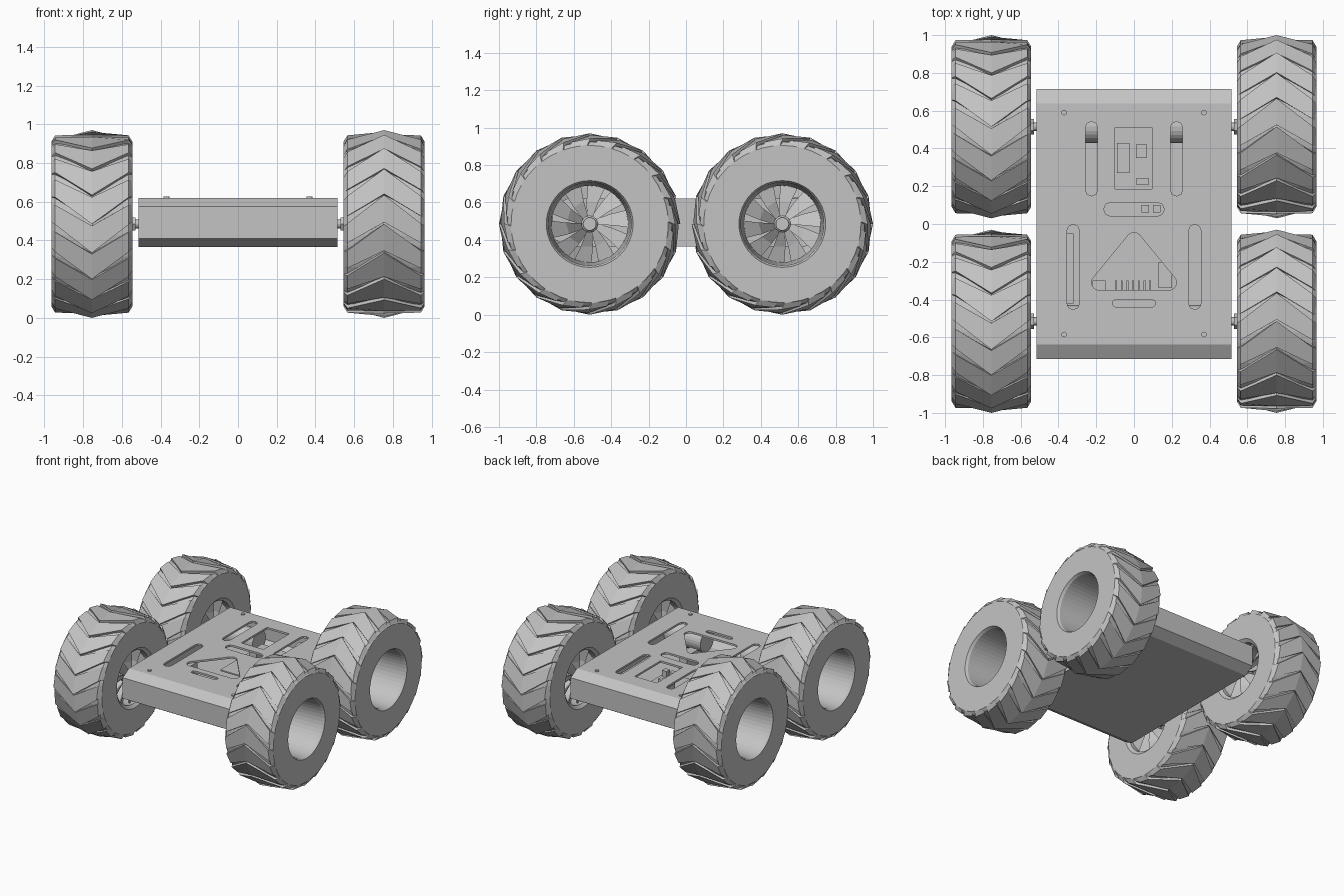
import bpy, bmesh
from math import sin, cos, pi, tau
from mathutils import Matrix

cube = bpy.data.objects.get("Cube")
if cube:
    bpy.data.objects.remove(cube, do_unlink=True)

grey = bpy.data.materials.new("plain_grey")
grey.use_nodes = True
tone = (0.55, 0.55, 0.55, 1)
grey.diffuse_color = tone
grey.node_tree.nodes["Principled BSDF"].inputs["Base Color"].default_value = tone


def finish(bm, name):
    bmesh.ops.recalc_face_normals(bm, faces=bm.faces)
    mesh = bpy.data.meshes.new(name)
    bm.to_mesh(mesh)
    bm.free()
    mesh.materials.append(grey)
    ob = bpy.data.objects.new(name, mesh)
    bpy.context.collection.objects.link(ob)
    return ob


def loft(bm, rings, cyclic=False):
    """Skin equal-length rings of points; cap the ends unless cyclic."""
    vs = [[bm.verts.new(p) for p in ring] for ring in rings]
    n = len(vs[0])
    for i in range(len(vs) if cyclic else len(vs) - 1):
        a, b = vs[i], vs[(i + 1) % len(vs)]
        for j in range(n):
            k = (j + 1) % n
            bm.faces.new((a[j], a[k], b[k], b[j]))
    if not cyclic:
        bm.faces.new(vs[0])
        bm.faces.new(vs[-1])


def box(bm, x, y, z):
    loft(bm, [[(x[0], y[0], h), (x[1], y[0], h), (x[1], y[1], h), (x[0], y[1], h)] for h in z])


def ring_x(x, r, n, y=0, z=0):
    return [(x, y + r * cos(tau * i / n), z + r * sin(tau * i / n)) for i in range(n)]


def tube_x(bm, stations, n, y=0, z=0):
    loft(bm, [ring_x(x, r, n, y, z) for x, r in stations])


def hull(bm, centres, r, z, n=8):
    """Prism around a set of circles, used for slots and screws."""
    tmp = bmesh.new()
    for cx, cy in centres:
        for i in range(n):
            a = tau * (i + 0.5 * (n == 4)) / n
            for h in z:
                tmp.verts.new((cx + r * cos(a), cy + r * sin(a), h))
    res = bmesh.ops.convex_hull(tmp, input=tmp.verts)
    inner = {v for v in res["geom_interior"] if isinstance(v, bmesh.types.BMVert)}
    bmesh.ops.delete(tmp, geom=list(inner), context='VERTS')
    bmesh.ops.dissolve_limit(tmp, angle_limit=0.01, verts=tmp.verts, edges=tmp.edges)
    mesh = bpy.data.meshes.new("prism")
    tmp.to_mesh(mesh)
    tmp.free()
    bm.from_mesh(mesh)
    bpy.data.meshes.remove(mesh)


def cut(target, cutter):
    cutter.hide_render = True
    mod = target.modifiers.new("cut", 'BOOLEAN')
    mod.operation = 'DIFFERENCE'
    mod.solver = 'EXACT'
    mod.object = cutter
    bpy.context.view_layer.objects.active = target
    bpy.ops.object.modifier_apply(modifier=mod.name)
    bpy.data.objects.remove(cutter, do_unlink=True)


# Chassis: hollow body with chamfered front and back
def body(x, d, name):
    half = [(0.715 - d, 0.41), (0.715 - d, 0.575), (0.637 - d / 2, 0.62 - d), (0.637 - d / 2, 0.365 + d)]
    prof = [half[3], half[0], half[1], half[2]]
    prof += [(-y, z) for y, z in reversed(prof)]
    bm = bmesh.new()
    loft(bm, [[(s * x, y, z) for y, z in prof] for s in (-1, 1)])
    return finish(bm, name)


chassis = body(0.515, 0, "chassis")
cut(chassis, body(0.5, 0.015, "cavity_cutter"))

# Openings in the top plate
bm = bmesh.new()
deck = (0.59, 0.66)
for s in (-1, 1):
    hull(bm, [(s * 0.225, 0.51), (s * 0.225, 0.18)], 0.032, deck)
    hull(bm, [(s * 0.322, -0.035), (s * 0.322, -0.42)], 0.033, deck)
hull(bm, [(-0.123, 0.078), (0.123, 0.078)], 0.037, deck)
hull(bm, [(-0.095, -0.42), (0.095, -0.42)], 0.02, deck)
hull(bm, [(0, -0.085), (-0.185, -0.31), (0.185, -0.31)], 0.04, deck, 16)
box(bm, (-0.1, 0.095), (0.185, 0.51), deck)
cut(chassis, finish(bm, "opening_cutter"))

# Deck screws
bm = bmesh.new()
for x in (-0.37, 0.37):
    for y in (-0.585, 0.59):
        hull(bm, [(x, y)], 0.015, (0.615, 0.628), 12)
finish(bm, "deck_screws")

# Electronics seen through the openings
bm = bmesh.new()
box(bm, (-0.17, 0.16), (0.02, 0.54), (0.44, 0.45))
box(bm, (-0.09, -0.025), (0.27, 0.43), (0.45, 0.52))
box(bm, (0.01, 0.08), (0.21, 0.24), (0.45, 0.5))
box(bm, (0.01, 0.07), (0.35, 0.42), (0.45, 0.48))
for x in (0.04, 0.1):
    box(bm, (x, x + 0.04), (0.06, 0.1), (0.45, 0.5))
finish(bm, "circuit_board")

bm = bmesh.new()
box(bm, (-0.36, -0.32), (-0.42, -0.05), (0.38, 0.5))
box(bm, (-0.22, -0.15), (-0.35, -0.3), (0.38, 0.52))
box(bm, (0.13, 0.2), (-0.34, -0.2), (0.38, 0.5))
for i in range(7):
    box(bm, (-0.1 + i * 0.03, -0.09 + i * 0.03), (-0.35, -0.3), (0.38, 0.5))
finish(bm, "power_modules")

# Tyre tread: one chevron lug, wider in the middle, higher on its leading edge
LUGS = 20
STATIONS = [(-0.21, 0.425), (-0.19, 0.458), (0, 0.485), (0.19, 0.458), (0.21, 0.425)]


def lug(bm, start):
    rings = []
    for x, r in STATIONS:
        t = abs(x) / 0.21
        a = start + 0.34 * t
        b = a + 0.295 - 0.075 * t
        pts = [(r - 0.05, a), (r, a), (r - 0.009, b), (r - 0.05, b)]
        rings.append([(x, q * cos(w), q * sin(w)) for q, w in pts])
    loft(bm, rings)


def wheel_meshes():
    # Tyre carcass with a tapered open barrel
    bm = bmesh.new()
    prof = [(0.21, 0.232), (0.19, 0.222), (-0.13, 0.205), (-0.19, 0.208), (-0.21, 0.232),
            (-0.21, 0.42), (-0.19, 0.44), (0, 0.46), (0.19, 0.44), (0.21, 0.42)]
    loft(bm, [ring_x(x, r, 48) for x, r in prof], cyclic=True)
    tyre = finish(bm, "tyre")
    bm = bmesh.new()
    for i in range(LUGS):
        lug(bm, tau * i / LUGS)
    tread = finish(bm, "tread")
    # Turbine spokes, hub and axle
    bm = bmesh.new()
    for i in range(10):
        rings = []
        for r, w, sweep in ((0.03, 0.014, 0), (0.12, 0.032, 0.015), (0.21, 0.05, 0.04)):
            rings.append([(-0.125, sweep + w, r), (-0.135, sweep + w, r),
                          (-0.17, sweep - w, r), (-0.16, sweep - w, r)])
        part = bmesh.new()
        loft(part, rings)
        part.transform(Matrix.Rotation(tau * i / 10, 4, 'X'))
        mesh = bpy.data.meshes.new("blade")
        part.to_mesh(mesh)
        part.free()
        bm.from_mesh(mesh)
        bpy.data.meshes.remove(mesh)
    spokes = finish(bm, "spokes")
    bm = bmesh.new()
    tube_x(bm, [(-0.18, 0.045), (-0.11, 0.045), (-0.1, 0.035), (-0.09, 0.035)], 20)
    tube_x(bm, [(-0.26, 0.022), (-0.17, 0.022)], 16)
    tube_x(bm, [(-0.225, 0.04), (-0.195, 0.04)], 6)
    hub = finish(bm, "hub_and_axle")
    # Drive motor inside the body
    bm = bmesh.new()
    tube_x(bm, [(-0.58, 0.085), (-0.26, 0.085)], 24)
    motor = finish(bm, "motor")
    return [tyre, tread, spokes, hub, motor]


# Place the four wheels; the right side is the left side turned half round
protos = wheel_meshes()
for side, sx, turn in (("left", 1, 0), ("right", -1, pi)):
    for end, sy in (("front", -1), ("back", 1)):
        for p in protos:
            ob = bpy.data.objects.new(f"{end}_{side}_{p.name}", p.data)
            ob.location = (sx * 0.755, sy * 0.515, 0.485)
            ob.rotation_euler.z = turn
            bpy.context.collection.objects.link(ob)
for p in protos:
    bpy.data.objects.remove(p, do_unlink=True)
